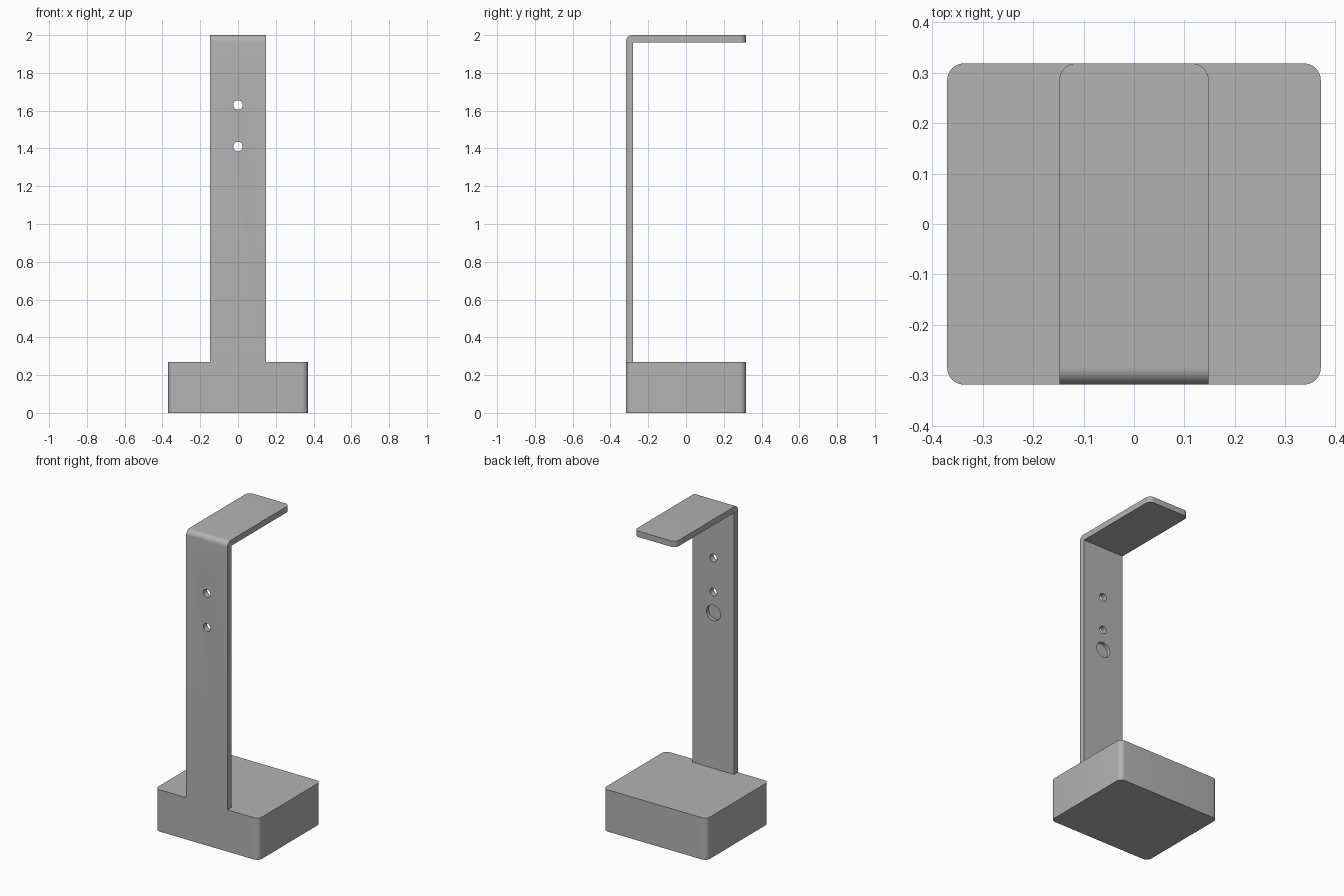
import bpy, bmesh
from math import radians
from mathutils import Matrix

cube = bpy.data.objects.get("Cube")
if cube:
    bpy.data.objects.remove(cube, do_unlink=True)

HALF_X, HALF_Y = 0.37, 0.318        # base half sizes
BASE_H, TOP = 0.27, 2.0
ARM_X, THICK, ROUND = 0.148, 0.038, 0.033

grey = bpy.data.materials.new("plain grey")
grey.use_nodes = True
colour = (0.45, 0.45, 0.45, 1)
grey.diffuse_color = colour
grey.node_tree.nodes["Principled BSDF"].inputs["Base Color"].default_value = colour


def finish(name, bm):
    """Turn a bmesh into a named grey object."""
    bmesh.ops.recalc_face_normals(bm, faces=bm.faces)
    mesh = bpy.data.meshes.new(name)
    bm.to_mesh(mesh)
    bm.free()
    obj = bpy.data.objects.new(name, mesh)
    bpy.context.collection.objects.link(obj)
    mesh.materials.append(grey)
    return obj


def prism(points, direction):
    """Extrude a closed outline along a direction."""
    bm = bmesh.new()
    face = bm.faces.new([bm.verts.new(p) for p in points])
    geom = bmesh.ops.extrude_face_region(bm, geom=[face])["geom"]
    verts = [v for v in geom if isinstance(v, bmesh.types.BMVert)]
    bmesh.ops.translate(bm, verts=verts, vec=direction)
    return bm


def round_edges(bm, rule, radius=ROUND):
    """Round every edge whose two ends meet the rule."""
    edges = [e for e in bm.edges if rule(e.verts[0].co, e.verts[1].co)]
    bmesh.ops.bevel(bm, geom=edges, offset=radius, segments=8, profile=0.5,
                    affect='EDGES', clamp_overlap=True)


def upright(a, b):
    return abs(a.x - b.x) < 1e-4 and abs(a.y - b.y) < 1e-4


def smooth(obj):
    bpy.ops.object.select_all(action='DESELECT')
    obj.select_set(True)
    bpy.context.view_layer.objects.active = obj
    bpy.ops.object.shade_smooth_by_angle(angle=radians(30))


# Base block with rounded upright corners
bm = prism([(-HALF_X, -HALF_Y, 0), (HALF_X, -HALF_Y, 0),
            (HALF_X, HALF_Y, 0), (-HALF_X, HALF_Y, 0)], (0, 0, BASE_H))
round_edges(bm, upright)
base = finish("base_block", bm)

# Upright and top shelf as one bent strip
outline = [(-HALF_Y, BASE_H), (-HALF_Y, TOP), (HALF_Y, TOP), (HALF_Y, TOP - THICK),
           (THICK - HALF_Y, TOP - THICK), (THICK - HALF_Y, BASE_H)]
bm = prism([(-ARM_X, y, z) for y, z in outline], (2 * ARM_X, 0, 0))
round_edges(bm, lambda a, b: upright(a, b) and a.y > HALF_Y - 0.01)
round_edges(bm, lambda a, b: max(a.y, b.y) < 0.01 - HALF_Y and min(a.z, b.z) > TOP - 0.01)
stand = finish("bent_stand", bm)

# Two through holes and a blind recess on the inner face
bore_y = -HALF_Y + THICK / 2
for z, radius, y in ((1.63, 0.025, bore_y), (1.41, 0.025, bore_y),
                     (1.275, 0.05, -HALF_Y + 0.065)):
    bm = bmesh.new()
    bmesh.ops.create_cone(bm, cap_ends=True, segments=32, radius1=radius,
                          radius2=radius, depth=0.1,
                          matrix=Matrix.Translation((0, y, z)) @ Matrix.Rotation(radians(90), 4, 'X'))
    cutter = finish("hole_cutter", bm)
    cutter.hide_render = True
    mod = stand.modifiers.new("hole", 'BOOLEAN')
    mod.operation, mod.solver, mod.object = 'DIFFERENCE', 'EXACT', cutter
    bpy.context.view_layer.objects.active = stand
    bpy.ops.object.modifier_apply(modifier=mod.name)
    bpy.data.objects.remove(cutter, do_unlink=True)

for part in (base, stand):
    smooth(part)
